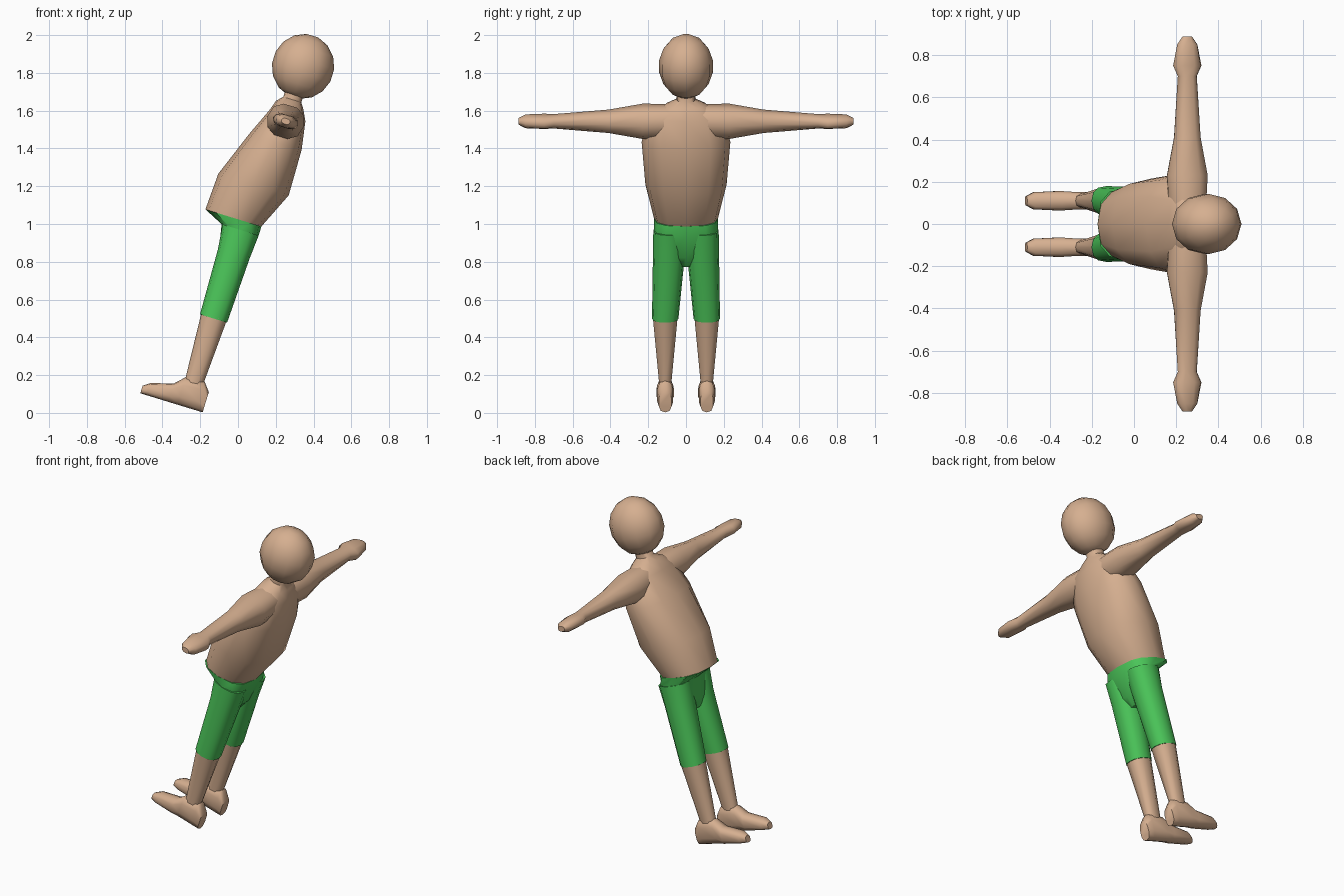
import bpy, bmesh, math
from mathutils import Vector

cube = bpy.data.objects.get("Cube")
if cube:
    bpy.data.objects.remove(cube, do_unlink=True)

# The figure faces -x and leans back by this angle
LEAN = math.radians(17)


def material(name, *rgb):
    mat = bpy.data.materials.new(name)
    mat.use_nodes = True
    mat.diffuse_color = (*rgb, 1)
    shader = mat.node_tree.nodes["Principled BSDF"]
    shader.inputs["Base Color"].default_value = (*rgb, 1)
    return mat


skin = material("skin", 0.67, 0.43, 0.28)
green = material("green_cloth", 0.07, 0.56, 0.1)


def leaned(forward, side, up):
    """Turn a position or direction along the leaning body into a world vector."""
    return Vector((up * math.sin(LEAN) - forward * math.cos(LEAN),
                   side,
                   up * math.cos(LEAN) + forward * math.sin(LEAN)))


def ellipse(centre, axis_a, axis_b, sides, power):
    """Points of a slightly squared ellipse."""
    points = []
    for i in range(sides):
        angle = math.tau * i / sides
        a, b = (math.copysign(abs(value) ** power, value)
                for value in (math.cos(angle), math.sin(angle)))
        points.append(centre + axis_a * a + axis_b * b)
    return points


def loft(name, mat, rings, sides=12, power=0.85):
    """Skin a closed body through rings of (centre, half axis, half axis)."""
    bm = bmesh.new()
    loops = [[bm.verts.new(point) for point in ellipse(*ring, sides, power)]
             for ring in rings]
    for low, high in zip(loops, loops[1:]):
        for i in range(sides):
            bm.faces.new((low[i - 1], low[i], high[i], high[i - 1]))
    bm.faces.new(loops[0])
    bm.faces.new(loops[-1])
    bmesh.ops.recalc_face_normals(bm, faces=bm.faces)
    mesh = bpy.data.meshes.new(name)
    bm.to_mesh(mesh)
    bm.free()
    mesh.materials.append(mat)
    part = bpy.data.objects.new(name, mesh)
    bpy.context.scene.collection.objects.link(part)
    bpy.ops.object.select_all(action="DESELECT")
    part.select_set(True)
    bpy.context.view_layer.objects.active = part
    bpy.ops.object.shade_smooth_by_angle(angle=math.radians(50))


def level_ring(up, back, front, width, side=0):
    """Ring across the body, from its back to its front."""
    return (leaned((front + back) / 2, side, up),
            leaned((front - back) / 2, 0, 0),
            leaned(0, width, 0))


def foot_ring(forward, top, width, side, sole=-0.052):
    """Upright ring across a foot that stands on a flat sole."""
    return (leaned(forward, side, (top + sole) / 2),
            leaned(0, 0, (top - sole) / 2),
            leaned(0, width, 0))


def arm_ring(side, depth, height):
    """Ring around the straight, outstretched arm."""
    return (leaned(0.21, side, 1.55),
            leaned(depth, 0, 0),
            leaned(0, 0, height))


# Torso and neck
loft("torso", skin, [
    level_ring(0.98, 0.17, 0.48, 0.17),
    level_ring(1.18, 0.08, 0.47, 0.215),
    level_ring(1.43, 0.085, 0.375, 0.235),
    level_ring(1.58, 0.11, 0.31, 0.2),
    level_ring(1.64, 0.14, 0.29, 0.11),
    level_ring(1.67, 0.16, 0.26, 0.05),
    level_ring(1.73, 0.16, 0.26, 0.05)])

# Head, a tall ellipsoid
head_steps = 8
head_rings = []
for step in range(head_steps):
    angle = math.pi * (step + 0.5) / head_steps
    head_rings.append((leaned(0.207, 0, 1.855 - 0.173 * math.cos(angle)),
                       leaned(0.165 * math.sin(angle), 0, 0),
                       leaned(0, 0.145 * math.sin(angle), 0)))
loft("head", skin, head_rings, power=1)

# Seat of the shorts, narrowing to the crotch
loft("shorts_seat", green, [
    level_ring(0.98, 0.17, 0.48, 0.17),
    level_ring(0.93, 0.17, 0.375, 0.17),
    level_ring(0.8, 0.19, 0.35, 0.15),
    level_ring(0.74, 0.22, 0.32, 0.06)], power=0.7)

for label, side in (("left", -1), ("right", 1)):
    hip, knee = 0.09 * side, 0.11 * side

    # Shorts leg
    loft(label + "_shorts_leg", green, [
        level_ring(0.93, 0.17, 0.37, 0.083, hip),
        level_ring(0.8, 0.18, 0.355, 0.085, hip),
        level_ring(0.44, 0.195, 0.345, 0.07, knee)])

    # Lower leg
    loft(label + "_lower_leg", skin, [
        level_ring(0.45, 0.2, 0.34, 0.068, knee),
        level_ring(0.1, 0.22, 0.32, 0.035, knee),
        level_ring(0.02, 0.22, 0.32, 0.035, knee)], sides=10)

    # Foot, from heel to toe
    loft(label + "_foot", skin, [
        foot_ring(0.18, 0.06, 0.035, knee),
        foot_ring(0.22, 0.11, 0.044, knee),
        foot_ring(0.32, 0.1, 0.044, knee),
        foot_ring(0.37, 0.05, 0.048, knee),
        foot_ring(0.49, 0.015, 0.042, knee),
        foot_ring(0.525, -0.01, 0.022, knee)], sides=10, power=0.75)

    # Arm and flat hand, from shoulder to fingertips
    loft(label + "_arm", skin, [
        arm_ring(0.08 * side, 0.09, 0.09),
        arm_ring(0.23 * side, 0.1, 0.09),
        arm_ring(0.41 * side, 0.065, 0.06),
        arm_ring(0.7 * side, 0.047, 0.036),
        arm_ring(0.75 * side, 0.07, 0.036),
        arm_ring(0.85 * side, 0.05, 0.034),
        arm_ring(0.887 * side, 0.024, 0.016)], sides=10)
